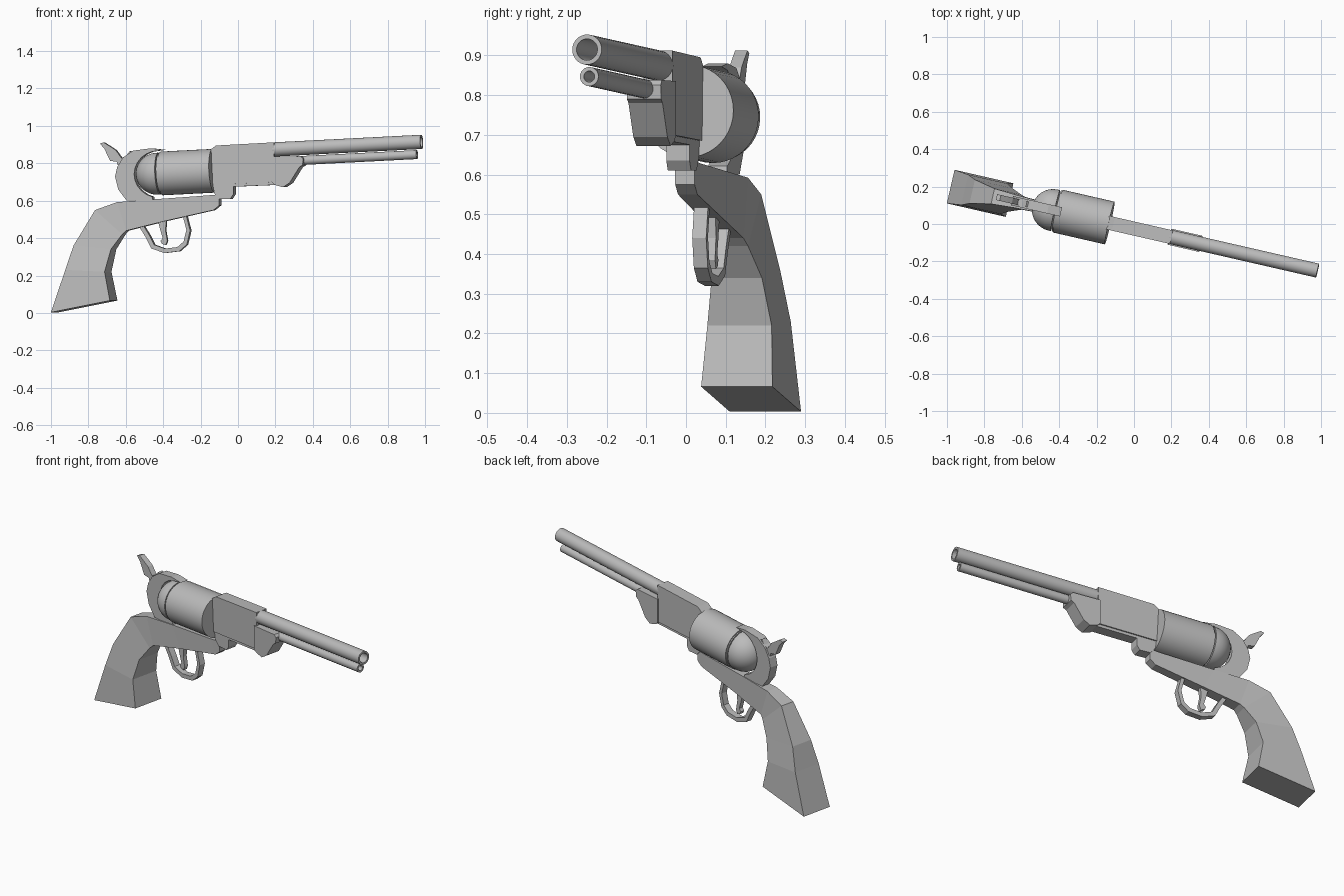
import bpy, bmesh, math
from mathutils import Matrix, Vector

cube = bpy.data.objects.get("Cube")
if cube:
    bpy.data.objects.remove(cube)

YAW = math.radians(-12.9)
STRETCH = 1 / math.cos(YAW)
PITCH = math.atan(0.05)
PLACE = Matrix.Translation((0, -0.0245, 0)) @ Matrix.Rotation(YAW, 4, 'Z')

steel = bpy.data.materials.new("grey_steel")
steel.use_nodes = True
steel.diffuse_color = (0.5, 0.5, 0.5, 1)
steel.node_tree.nodes["Principled BSDF"].inputs["Base Color"].default_value = (0.5, 0.5, 0.5, 1)


def finish(name, bm, smooth=False):
    """Turn a bmesh into a placed object."""
    bmesh.ops.recalc_face_normals(bm, faces=bm.faces)
    mesh = bpy.data.meshes.new(name)
    bm.to_mesh(mesh)
    bm.free()
    mesh.materials.append(steel)
    obj = bpy.data.objects.new(name, mesh)
    bpy.context.collection.objects.link(obj)
    obj.matrix_world = PLACE
    if smooth:
        bpy.ops.object.select_all(action='DESELECT')
        obj.select_set(True)
        bpy.context.view_layer.objects.active = obj
        bpy.ops.object.shade_smooth_by_angle(angle=math.radians(30))
    return obj


def plate(name, outline, half):
    """Extrude a side outline to both sides of the middle plane."""
    bm = bmesh.new()
    near = [bm.verts.new((x * STRETCH, -half, z)) for x, z in outline]
    face = bm.faces.new(near)
    ext = bmesh.ops.extrude_face_region(bm, geom=[face])
    verts = [g for g in ext["geom"] if isinstance(g, bmesh.types.BMVert)]
    bmesh.ops.translate(bm, verts=verts, vec=(0, 2 * half, 0))
    return finish(name, bm)


def lathe(name, start, profile, sides=32, smooth=True):
    """Spin (distance, radius) points around the tilted barrel direction."""
    bm = bmesh.new()
    turn = Matrix.Translation((start[0] * STRETCH, 0, start[1])) @ Matrix.Rotation(-PITCH, 4, 'Y')
    rings = []
    for s, r in profile:
        if r == 0:
            rings.append([bm.verts.new(turn @ Vector((s, 0, 0)))] * sides)
            continue
        rings.append([bm.verts.new(turn @ Vector((s, r * math.cos(a), r * math.sin(a))))
                      for a in (2 * math.pi * i / sides for i in range(sides))])
    for a, b in zip(rings, rings[1:]):
        for i in range(sides):
            j = (i + 1) % sides
            bm.faces.new(list(dict.fromkeys((a[i], a[j], b[j], b[i]))))
    return finish(name, bm, smooth)


# Barrel and loading rod, both bored
lathe("barrel", (0.19, 0.874),
      [(0, 0), (0, 0.038), (0.813, 0.038), (0.813, 0.027), (0.1, 0.027), (0.1, 0)])
lathe("loading_rod", (0.3, 0.813),
      [(0, 0), (0, 0.024), (0.675, 0.024), (0.675, 0.014), (0.1, 0.014), (0.1, 0)], 24)

# Cylinder with rear rim, and the dome behind it
lathe("cylinder", (-0.13, 0.76),
      [(0, 0), (0, 0.117), (-0.285, 0.117), (-0.285, 0.112), (-0.292, 0.112), (-0.292, 0)], 40)
arc = [math.pi / 2 * i / 8 for i in range(9)]
lathe("dome", (-0.42, 0.745),
      [(0, 0), (0, 0.112)] + [(-0.014 - 0.112 * math.sin(a), 0.112 * math.cos(a)) for a in arc[:-1]]
      + [(-0.126, 0)], 40)

# Barrel block, front lug and lower lug
plate("barrel_block", [(-0.145, 0.868), (-0.11, 0.895), (0.2, 0.912), (0.2, 0.7), (-0.135, 0.685)], 0.037)
plate("front_lug", [(0.19, 0.835), (0.345, 0.838), (0.358, 0.825), (0.355, 0.79), (0.338, 0.78),
                    (0.285, 0.695), (0.25, 0.672), (0.205, 0.685), (0.19, 0.7)], 0.044)
plate("lower_lug", [(-0.13, 0.7), (-0.12, 0.64), (-0.095, 0.61), (-0.035, 0.61), (-0.018, 0.635),
                    (-0.018, 0.675), (0.22, 0.685), (0.22, 0.72)], 0.03)

# Recoil shield wrapping the dome
inner = [(-0.42 - 0.13 * math.cos(a), 0.742 + 0.125 * math.sin(a))
         for a in (math.radians(-75 + 15 * i) for i in range(11))]
plate("recoil_shield", [(-0.45, 0.6), (-0.59, 0.6), (-0.635, 0.66), (-0.652, 0.73), (-0.64, 0.78),
                        (-0.61, 0.83), (-0.555, 0.868), (-0.46, 0.88), (-0.39, 0.872)] + inner[::-1], 0.025)

# Hammer with curved spur
plate("hammer", [(-0.735, 0.905), (-0.715, 0.912), (-0.68, 0.89), (-0.65, 0.87), (-0.62, 0.828),
                 (-0.595, 0.84), (-0.575, 0.865), (-0.55, 0.85), (-0.58, 0.79), (-0.64, 0.79),
                 (-0.645, 0.808), (-0.68, 0.813), (-0.698, 0.85), (-0.712, 0.88)], 0.016)

# Frame and flared grip: lower point, upper point, half thickness
sections = [((-0.095, 0.575), (-0.095, 0.634), 0.025),
            ((-0.125, 0.55), (-0.16, 0.628), 0.025),
            ((-0.39, 0.49), (-0.45, 0.607), 0.028),
            ((-0.59, 0.44), (-0.64, 0.592), 0.035),
            ((-0.61, 0.42), (-0.755, 0.55), 0.042),
            ((-0.665, 0.34), (-0.865, 0.36), 0.065),
            ((-0.695, 0.22), (-0.905, 0.23), 0.083),
            ((-0.665, 0.066), (-0.98, 0.003), 0.092)]
bm = bmesh.new()
loops = []
for low, high, half in sections:
    loops.append([bm.verts.new((p[0] * STRETCH, side * half, p[1]))
                  for p, side in ((low, -1), (low, 1), (high, 1), (high, -1))])
for a, b in zip(loops, loops[1:]):
    for i in range(4):
        j = (i + 1) % 4
        bm.faces.new((a[i], a[j], b[j], b[i]))
bm.faces.new(loops[0])
bm.faces.new(loops[-1])
finish("frame_and_grip", bm)

# Trigger guard band and trigger
guard = [(-0.53, 0.47), (-0.49, 0.405), (-0.46, 0.345), (-0.39, 0.32),
         (-0.31, 0.33), (-0.27, 0.365), (-0.252, 0.44), (-0.275, 0.53)]
mid = Vector((-0.37, 0.46))
band = [mid + (Vector(p) - mid) * 0.83 for p in guard]
plate("trigger_guard", guard + [tuple(p) for p in band[::-1]], 0.018)
plate("trigger", [(-0.43, 0.51), (-0.38, 0.51), (-0.385, 0.44), (-0.375, 0.385), (-0.385, 0.362),
                  (-0.405, 0.37), (-0.412, 0.385), (-0.4, 0.4), (-0.412, 0.44)], 0.012)
